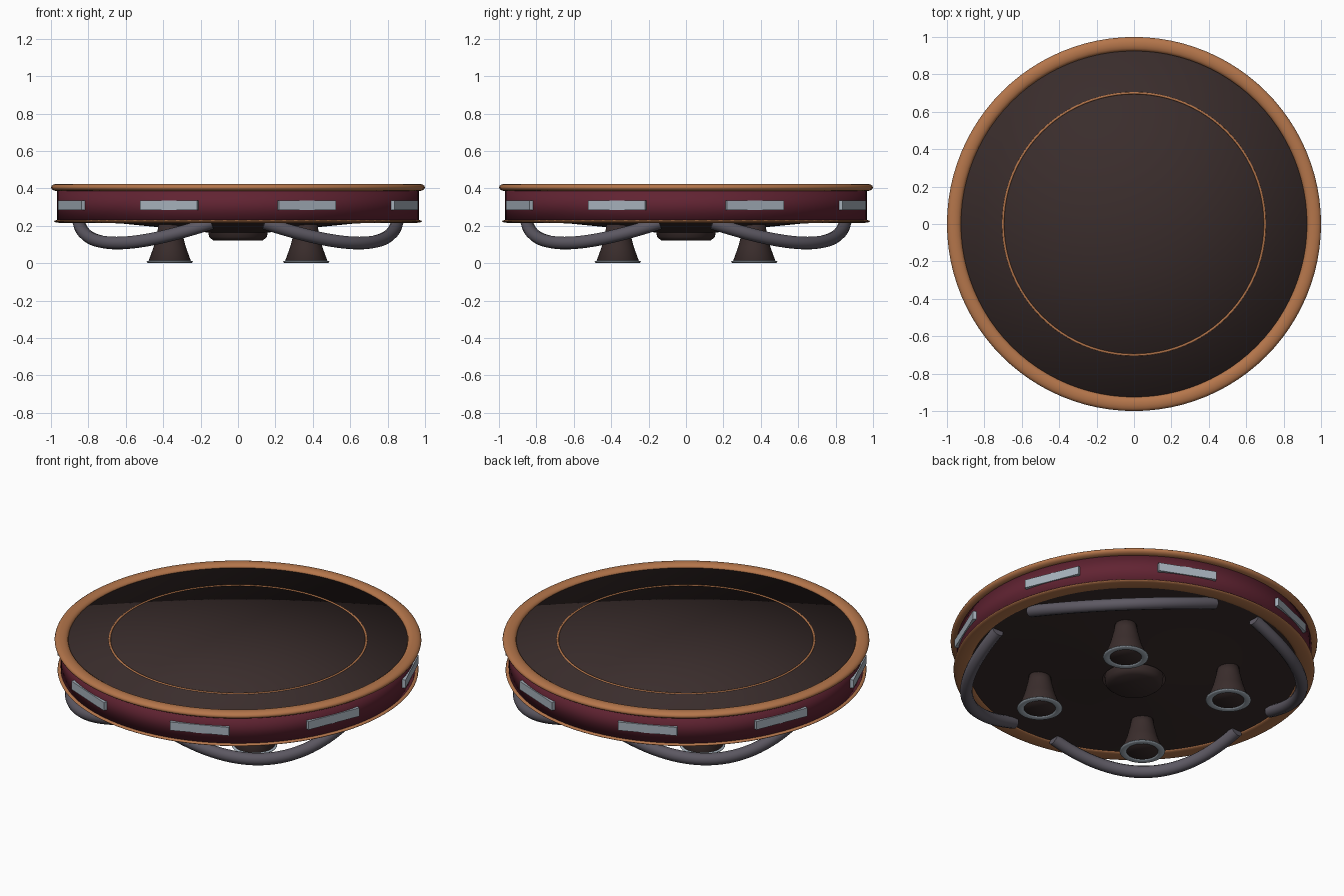
import bpy, bmesh, math
from mathutils import Matrix, Vector

if "Cube" in bpy.data.objects:
    bpy.data.objects.remove(bpy.data.objects["Cube"], do_unlink=True)


def material(name, rgb):
    m = bpy.data.materials.new(name)
    m.use_nodes = True
    m.diffuse_color = (*rgb, 1)
    m.node_tree.nodes["Principled BSDF"].inputs["Base Color"].default_value = (*rgb, 1)
    return m


COPPER = material("copper", (0.46, 0.18, 0.07))
MAROON = material("maroon", (0.12, 0.017, 0.032))
DARK = material("dark brown", (0.042, 0.026, 0.025))
STEEL = material("grey steel", (0.11, 0.1, 0.125))
SILVER = material("pale silver", (0.38, 0.44, 0.5))


def finish(name, bm, mat, smooth=True):
    bmesh.ops.recalc_face_normals(bm, faces=bm.faces)
    me = bpy.data.meshes.new(name)
    bm.to_mesh(me)
    bm.free()
    me.materials.append(mat)
    for p in me.polygons:
        p.use_smooth = smooth
    ob = bpy.data.objects.new(name, me)
    bpy.context.collection.objects.link(ob)
    return ob


def lathe(name, profile, mat, closed=False, steps=96, at=(0, 0, 0)):
    """Spin (radius, height) points round the z axis."""
    bm = bmesh.new()
    vs = [bm.verts.new((r, 0, z)) for r, z in profile]
    pairs = list(zip(vs, vs[1:])) + ([(vs[-1], vs[0])] if closed else [])
    edges = [bm.edges.new(p) for p in pairs]
    bmesh.ops.spin(bm, geom=vs + edges, axis=(0, 0, 1), cent=(0, 0, 0),
                   angle=math.tau, steps=steps)
    bmesh.ops.remove_doubles(bm, verts=bm.verts, dist=0.0002)
    ob = finish(name, bm, mat)
    ob.location = at
    return ob


def ring(name, radius, width, height, z, mat, steps=96, at=(0, 0, 0)):
    """Ring with an oval section."""
    n = 14
    section = [(radius + width * math.cos(math.tau * i / n),
                z + height * math.sin(math.tau * i / n)) for i in range(n)]
    return lathe(name, section, mat, True, steps, at)


# Disc body: side wall, deck, rims and inlaid deck line
lathe("side_wall", [(0.93, 0.225), (0.967, 0.225), (0.967, 0.395), (0.93, 0.395)], MAROON, True)
lathe("deck", [(0, 0.405), (0.95, 0.405), (0.95, 0.37)], DARK)
ring("upper_rim", 0.9625, 0.0375, 0.02, 0.405, COPPER)
ring("lower_rim", 0.94, 0.044, 0.009, 0.224, COPPER)
ring("deck_line", 0.7, 0.006, 0.005, 0.405, COPPER)

# Shallow underside with a central hub
lathe("underside", [(0.94, 0.226), (0.62, 0.212), (0.4, 0.19), (0.17, 0.165)], DARK)
lathe("hub", [(0.16, 0.18), (0.155, 0.14), (0.13, 0.12), (0, 0.12)], DARK)

# Light panels set round the wall
for i in range(8):
    bm = bmesh.new()
    turn = Matrix.Rotation(math.tau * (i + 0.5) / 8, 4, "Z")
    bmesh.ops.create_cube(bm, size=1, matrix=turn @ Matrix.Translation((0.955, 0, 0.31))
                          @ Matrix.Diagonal((0.036, 0.33, 0.05, 1)))
    finish(f"light_panel_{i + 1}", bm, SILVER, False)

# Four flared legs with foot rings
for sx in (-1, 1):
    for sy in (-1, 1):
        side = ("front" if sy < 0 else "back") + ("_left" if sx > 0 else "_right")
        at = (sx * 0.365, sy * 0.365, 0)
        lathe("leg_" + side, [(0, 0.21), (0.06, 0.21), (0.066, 0.165), (0.085, 0.09),
                              (0.113, 0.012), (0.11, 0.006), (0, 0.006)], DARK, steps=32, at=at)
        ring("foot_ring_" + side, 0.105, 0.019, 0.007, 0.007, SILVER, 40, at)

# Four drooping tubes, each spanning one quarter
start, end = Vector((0.85, 0.14, 0.215)), Vector((0.14, 0.85, 0.215))
control = (start + end) / 2 + Vector((0.305, 0.305, -0.215))
for i in range(4):
    cu = bpy.data.curves.new(f"tube_{i + 1}", "CURVE")
    cu.dimensions = "3D"
    cu.bevel_depth = 0.034
    cu.bevel_resolution = 4
    cu.resolution_u = 28
    cu.use_fill_caps = True
    sp = cu.splines.new("BEZIER")
    sp.bezier_points.add(1)
    for bp, p in zip(sp.bezier_points, (start, end)):
        bp.handle_left_type = bp.handle_right_type = "FREE"
        bp.co = p
        bp.handle_left = bp.handle_right = p.lerp(control, 2 / 3)
    cu.materials.append(STEEL)
    ob = bpy.data.objects.new(cu.name, cu)
    ob.rotation_euler.z = i * math.pi / 2
    bpy.context.collection.objects.link(ob)
